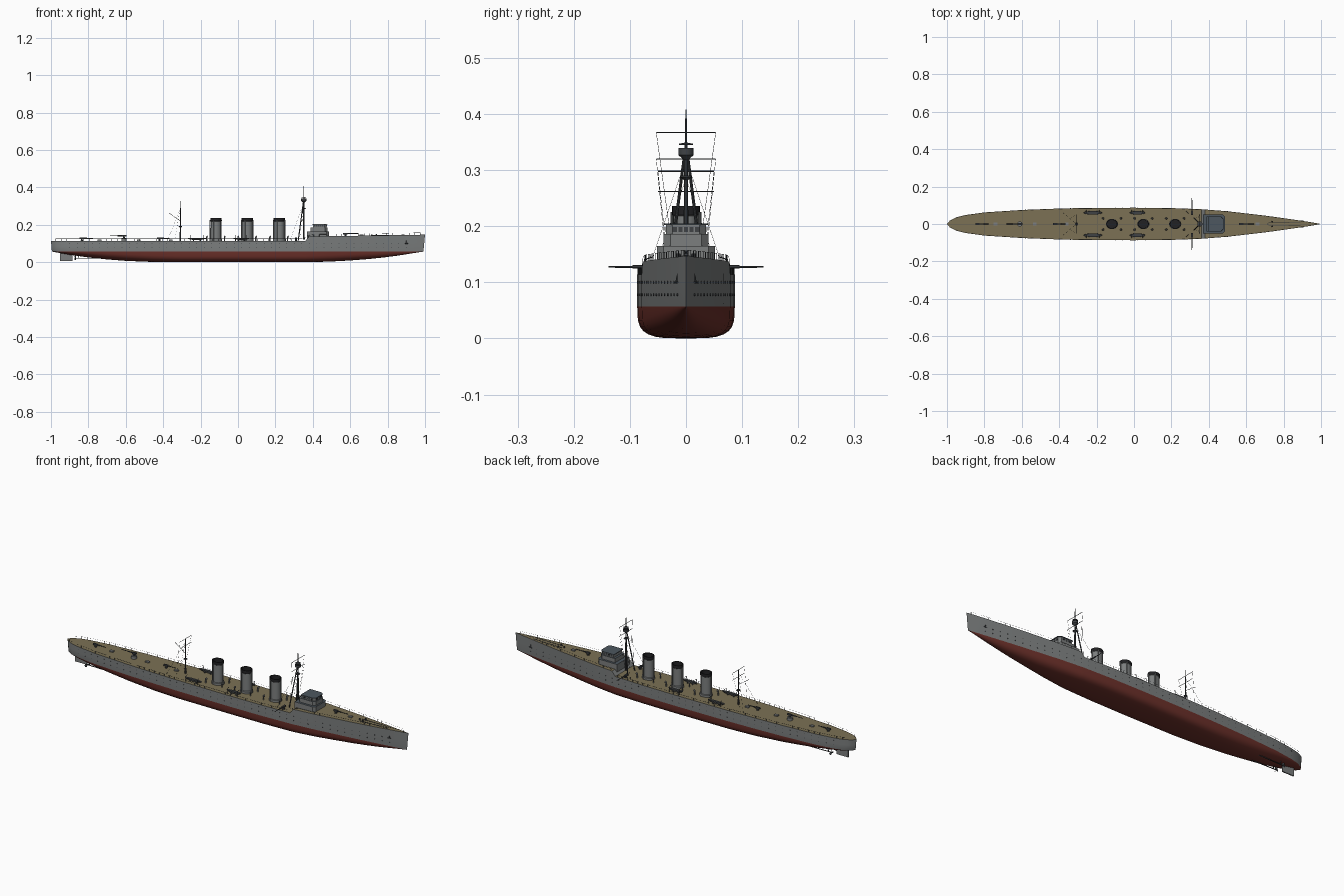
import bpy, bmesh, math
from mathutils import Vector, Matrix

if "Cube" in bpy.data.objects:
    bpy.data.objects.remove(bpy.data.objects["Cube"])


def mat(name, c):
    m = bpy.data.materials.new(name)
    m.diffuse_color = (*c, 1)
    m.use_nodes = True
    m.node_tree.nodes["Principled BSDF"].inputs["Base Color"].default_value = m.diffuse_color
    return m


GREY = mat("hull grey", (0.20, 0.21, 0.21))
RED = mat("antifouling red", (0.15, 0.03, 0.023))
WOOD = mat("deck planking", (0.20, 0.165, 0.09))
BLACK = mat("funnel black", (0.015, 0.015, 0.017))
DARK = mat("dark fittings", (0.05, 0.055, 0.06))
BLUE = mat("bridge roof slate", (0.075, 0.095, 0.115))


def finish(name, bm, mats, angle=35):
    bmesh.ops.remove_doubles(bm, verts=bm.verts, dist=1e-5)
    bmesh.ops.recalc_face_normals(bm, faces=bm.faces)
    me = bpy.data.meshes.new(name)
    bm.to_mesh(me)
    bm.free()
    for m in mats:
        me.materials.append(m)
    me.shade_smooth()
    me.set_sharp_from_angle(angle=math.radians(angle))
    ob = bpy.data.objects.new(name, me)
    bpy.context.collection.objects.link(ob)
    return ob


def rod(bm, p, q, r, r2=None, seg=6):
    p, q = Vector(p), Vector(q)
    d = q - p
    M = Matrix.Translation((p + q) / 2) @ d.to_track_quat('Z', 'Y').to_matrix().to_4x4()
    bmesh.ops.create_cone(bm, cap_ends=True, segments=seg, radius1=r,
                          radius2=r if r2 is None else r2, depth=d.length, matrix=M)


def rods(name, items, m, seg=6):
    bm = bmesh.new()
    for it in items:
        rod(bm, *it, seg=seg)
    return finish(name, bm, [m])


def block(bm, x0, x1, y0, y1, z0, z1):
    bmesh.ops.create_cube(bm, size=1, matrix=Matrix.Translation(((x0+x1)/2, (y0+y1)/2, (z0+z1)/2))
                          @ Matrix.Diagonal((x1-x0, y1-y0, z1-z0, 1)))


def lathe(name, prof, loc, mats, sy=1, seg=20, rule=None):
    bm = bmesh.new()
    rings = [[bm.verts.new((loc[0] + r*math.cos(a), loc[1] + sy*r*math.sin(a), loc[2] + z))
              for a in (2*math.pi*i/seg for i in range(seg))] for r, z in prof]
    for k, (A, B) in enumerate(zip(rings, rings[1:])):
        for i in range(seg):
            f = bm.faces.new((A[i], A[(i+1) % seg], B[(i+1) % seg], B[i]))
            f.material_index = rule(k) if rule else 0
    bm.faces.new(rings[-1]).material_index = rule(len(prof)-1) if rule else 0
    return finish(name, bm, mats)


# hull shape rules
BEAM = [(-1, 0), (-.985, .018), (-.95, .036), (-.9, .048), (-.8, .062), (-.6, .075), (-.45, .081),
        (-.3, .085), (0, .087), (.2, .085), (.36, .079), (.5, .068), (.7, .045), (.85, .024), (.95, .009), (1, 0)]
WL = 0.057


def beam(x):
    for (a, p), (b, q) in zip(BEAM, BEAM[1:]):
        if x <= b:
            return p + (q-p)*(x-a)/(b-a)
    return 0


def deck(x):
    if x < .36:
        return .114
    return min(.114 + (x-.36)*1.15, .137 + max(0, x-.38)*.016)


def keel(x):
    t = max((x-.3)/.69, (-.35-x)/.645, 0)
    return min(.056*t**2.2, .0565)


# hull: lofted sections, red below the waterline, planked deck
xs = sorted(set([b[0] for b in BEAM] + [.38, .43, .6, .78, .9, -.7, -.15, -.97]))
bm = bmesh.new()
N = 7
rings = []
for x in xs:
    B, D, K = beam(x), deck(x), keel(x)
    W = B*(1 - .14*max(0, (x-.4)/.6))
    pw = .55 + .5*min(1, max(0, abs(x)-.35)/.6)
    half = [(B, D), ((B+W)/2, (D+WL)/2), (W, WL)]
    for i in range(1, N+1):
        a = i*math.pi/2/N
        half.append((W*max(0, math.cos(a))**pw, WL - (WL-K)*math.sin(a)**pw))
    half[-1] = (0, K)
    pts = half + [(-y, z) for y, z in reversed(half[:-1])]
    rake = lambda z: .014*(D-z)/D*max(0, (x-.8)/.2) - .01*(D-z)/D*max(0, (-x-.9)/.1)
    rings.append([bm.verts.new((x-rake(z), y, z)) for y, z in pts])
n = len(rings[0])
for k, (A, B) in enumerate(zip(rings, rings[1:])):
    for i in range(n):
        f = bm.faces.new((A[i], A[(i+1) % n], B[(i+1) % n], B[i]))
        f.material_index = 2 if i == n-1 else (0 if i < 2 or i >= n-3 else 1)
        if i == n-1 and xs[k] == .36:
            f.material_index = 0
bmesh.ops.dissolve_degenerate(bm, dist=1e-6, edges=bm.edges)
finish("hull", bm, [GREY, RED, WOOD], 30)

# portholes and guard rails follow the hull side
bm = bmesh.new()
for s in (1, -1):
    for i in range(46):
        x = -.9 + i*.04
        for z in (.1, .078):
            y = s*beam(x)*(1 - .05*max(0, (x-.4)/.6))
            rod(bm, (x, y-.0012*s, z), (x, y+.0008*s, z), .002, seg=8)
finish("portholes", bm, [DARK])
rails = []
for s in (1, -1):
    top = []
    for i in range(66):
        x = -.975 + i*.03
        p = Vector((x, s*max(beam(x)-.001, 0), deck(x)-.001))
        q = p + Vector((0, 0, .012))
        rails.append((p, q, .0006))
        top.append(q)
    rails += [(a, b, .0003) for a, b in zip(top, top[1:])]
rods("guard_rails", rails, DARK, 4)

# three funnels with hollow black caps, casings and steam pipes
for i, x in enumerate((-.118, .05, .22)):
    lathe(f"funnel_{i+1}", [(.033, 0), (.033, .012), (.028, .014), (.0275, .105), (.030, .107), (.030, .123),
                            (.026, .123), (.026, .08)], (x, 0, .113), [GREY, BLACK], .84,
          rule=lambda k: 1 if k >= 4 else 0)
    rods(f"steam_pipes_{i+1}", [((x+dx, dy, .114), (x+dx, dy, .225), .0025)
                                for dx, dy in ((.031, 0), (-.031, 0), (.012, .025), (-.012, -.025))], GREY)
    bm = bmesh.new()
    for s in (1, -1):
        for dx in (-.05, .045):
            rod(bm, (x+dx, s*.03, .112), (x+dx, s*.03, .134), .003, seg=8)
            rod(bm, (x+dx-.002, s*.03, .134), (x+dx+.006, s*.03, .137), .0035, .006, seg=8)
    finish(f"ventilators_{i+1}", bm, [GREY])

# stepped bridge with window plates


def tier(name, x0, x1, w, z0, z1, mats, cut=.012):
    bm = bmesh.new()
    outline = [(x0, -w), (x1-cut, -w), (x1, -w+cut), (x1, w-cut), (x1-cut, w), (x0, w)]
    f = bm.faces.new([bm.verts.new((x, y, z0)) for x, y in outline])
    g = bmesh.ops.extrude_face_region(bm, geom=[f])
    bmesh.ops.translate(bm, vec=(0, 0, z1-z0), verts=[v for v in g['geom'] if isinstance(v, bmesh.types.BMVert)])
    bm.normal_update()
    for f in bm.faces:
        f.material_index = 1 if f.calc_center_median().z > z1-1e-4 else 0
    finish(name, bm, mats)


tier("bridge_base", .368, .486, .052, .125, .165, [GREY, BLUE])
tier("bridge_house", .388, .478, .040, .165, .186, [GREY, BLUE])
tier("wheelhouse", .400, .474, .036, .186, .202, [GREY, BLUE])
tier("wheelhouse_roof", .396, .478, .039, .202, .205, [BLUE, BLUE])
bm = bmesh.new()
for i in range(5):
    y = -.020 + i*.010
    block(bm, .4735, .4748, y-.0038, y+.0038, .190, .199)
    for s in (1, -1):
        x = .410 + i*.011
        block(bm, x-.004, x+.004, s*.0362-.0006, s*.0362+.0006, .190, .199)
finish("bridge_windows", bm, [DARK])

# tripod foremast, spotting top, yards
F = .352
fore = [((F, 0, .12), (F, 0, .34), .005, .003), ((F, 0, .335), (F, 0, .408), .0025, .001)]
fore += [((F-.03, s*.03, .115), (F-.002, s*.003, .325), .003, .0025) for s in (1, -1)]
fore += [((F, -.053, z), (F, .053, z), .0011) for z in (.32, .367)]
rods("foremast", fore, DARK, 8)
lathe("spotting_top", [(.004, -.012), (.014, -.003), (.014, .009), (.012, .009), (.012, 0)],
      (F, 0, .330), [DARK], seg=14)
lathe("spotting_roof", [(.013, 0), (.013, .002), (.003, .004)], (F, 0, .345), [DARK], seg=14)
lathe("searchlight_platform", [(.003, -.006), (.011, 0), (.011, .002)], (F, 0, .288), [DARK], seg=12)

# mainmast with yards and gaff
A = -.308
rods("mainmast", [((A, 0, .112), (A, 0, .29), .004, .002), ((A, 0, .285), (A, 0, .33), .0014, .0007),
                  ((A, 0, .22), (A-.06, 0, .262), .001)]
     + [((A, -.05, z), (A, .05, z), .001) for z in (.262, .298)], DARK, 8)
lathe("mainmast_platform", [(.003, -.005), (.009, 0), (.009, .002)], (A, 0, .19), [DARK], seg=12)

# rigging
wires = []
for s in (1, -1):
    wires += [((F, s*.053, .367), (F-.01, s*.03, .2), .0004), ((F, s*.053, .32), (F-.02, s*.035, .14), .0004),
              ((A, s*.05, .298), (A-.03, s*.03, .115), .0004), ((A, 0, .285), (A-.07, s*.06, .114), .0004),
              ((F, 0, .32), (F-.075, s*.07, .114), .0004)]
rods("rigging", wires, DARK, 4)

# deck guns: (x, y, base height, heading in degrees, length)
GUNS = [(.575, 0, deck(.575), 0, .07), (-.42, 0, .114, 0, .055), (-.61, 0, .128, 180, .075),
        (-.835, 0, .114, 0, .06), (.31, .06, .114, 90, .078), (.31, -.06, .114, -90, .078)]
for i, (x, y, z, h, L) in enumerate(GUNS):
    bm = bmesh.new()
    rod(bm, (0, 0, -.002), (0, 0, .011), .007, .004, seg=10)
    block(bm, -.013, .010, -.0045, .0045, .009, .017)
    rod(bm, (0, 0, .0135), (L*.45, 0, .0135), .003, seg=8)
    rod(bm, (L*.4, 0, .0135), (L, 0, .0135), .002, .0013, seg=8)
    bm.transform(Matrix.Translation((x, y, z)) @ Matrix.Rotation(math.radians(h), 4, 'Z'))
    finish(f"deck_gun_{i+1}", bm, [DARK])
lathe("aft_gun_platform", [(.014, 0), (.014, .015)], (-.61, 0, .113), [GREY], seg=14)

# ship's boats on chocks with davits
for j, (x, L) in enumerate(((-.22, .05), (.018, .042))):
    for s in (1, -1):
        bm = bmesh.new()
        bmesh.ops.create_uvsphere(bm, u_segments=20, v_segments=10, radius=1)
        for v in bm.verts:
            if v.co.z > .05:
                v.co.z = -.3
        bm.normal_update()
        for f in bm.faces:
            f.material_index = 1 if max(v.co.z for v in f.verts) < -.29 and min(v.co.z for v in f.verts) > -.301 else 0
        bm.transform(Matrix.Translation((x, s*.06, .130)) @ Matrix.Diagonal((L, .0095, .012, 1)))
        finish(f"boat_{j}_{'port' if s > 0 else 'starboard'}", bm, [GREY, DARK])
        dv = []
        for e in (-.7, .7):
            p = x + e*L
            dv += [((p, s*.074, .112), (p, s*.074, .140), .0011), ((p, s*.074, .140), (p, s*.062, .145), .0011),
                   ((p*.5+x*.5, s*.06, .112), (p*.5+x*.5, s*.06, .121), .004)]
        rods(f"davits_{j}_{'port' if s > 0 else 'starboard'}", dv, DARK)

# foredeck capstans, anchor chains, anchors, hatches
bm = bmesh.new()
for s in (1, -1):
    rod(bm, (.74, s*.013, .14), (.74, s*.013, .151), .0045, .0035, seg=10)
    rod(bm, (.72, s*.010, .1435), (.89, s*.009, .1455), .0012)
    y = s*beam(.9)
    rod(bm, (.9, y-.003*s, .117), (.9, y+.001*s, .098), .002)
    rod(bm, (.892, y+.002*s, .1), (.908, y-.001*s, .1), .002)
rod(bm, (.715, 0, .14), (.715, 0, .149), .004, seg=10)
rod(bm, (.99, 0, .144), (.99, 0, .147), .0008)
finish("anchor_gear", bm, [DARK])
bm = bmesh.new()
for x in (-.74, -.53, -.36, .66):
    block(bm, x-.01, x+.01, -.007, .007, deck(x)-.002, deck(x)+.006)
finish("deck_hatches", bm, [GREY])

# rudder, shafts and propellers
bm = bmesh.new()
block(bm, -.953, -.885, -.003, .003, .007, .056)
finish("rudder", bm, [GREY])
for s in (1, -1):
    bm = bmesh.new()
    rod(bm, (-.66, s*.03, .021), (-.875, s*.025, .021), .0022, seg=8)
    rod(bm, (-.855, s*.025, .021), (-.85, s*.012, .042), .0015)
    rod(bm, (-.855, s*.025, .021), (-.85, s*.034, .05), .0015)
    for k in range(3):
        a = k*2*math.pi/3
        c = Matrix.Translation((-.87, s*.025, .021)) @ Matrix.Rotation(a, 4, 'X') @ Matrix.Translation((0, 0, .008))
        bmesh.ops.create_cone(bm, cap_ends=True, segments=10, radius1=.007, radius2=.007, depth=.001,
                              matrix=c @ Matrix.Rotation(.6, 4, 'Z') @ Matrix.Rotation(math.pi/2, 4, 'Y'))
    finish(f"propeller_{'port' if s > 0 else 'starboard'}", bm, [DARK])
